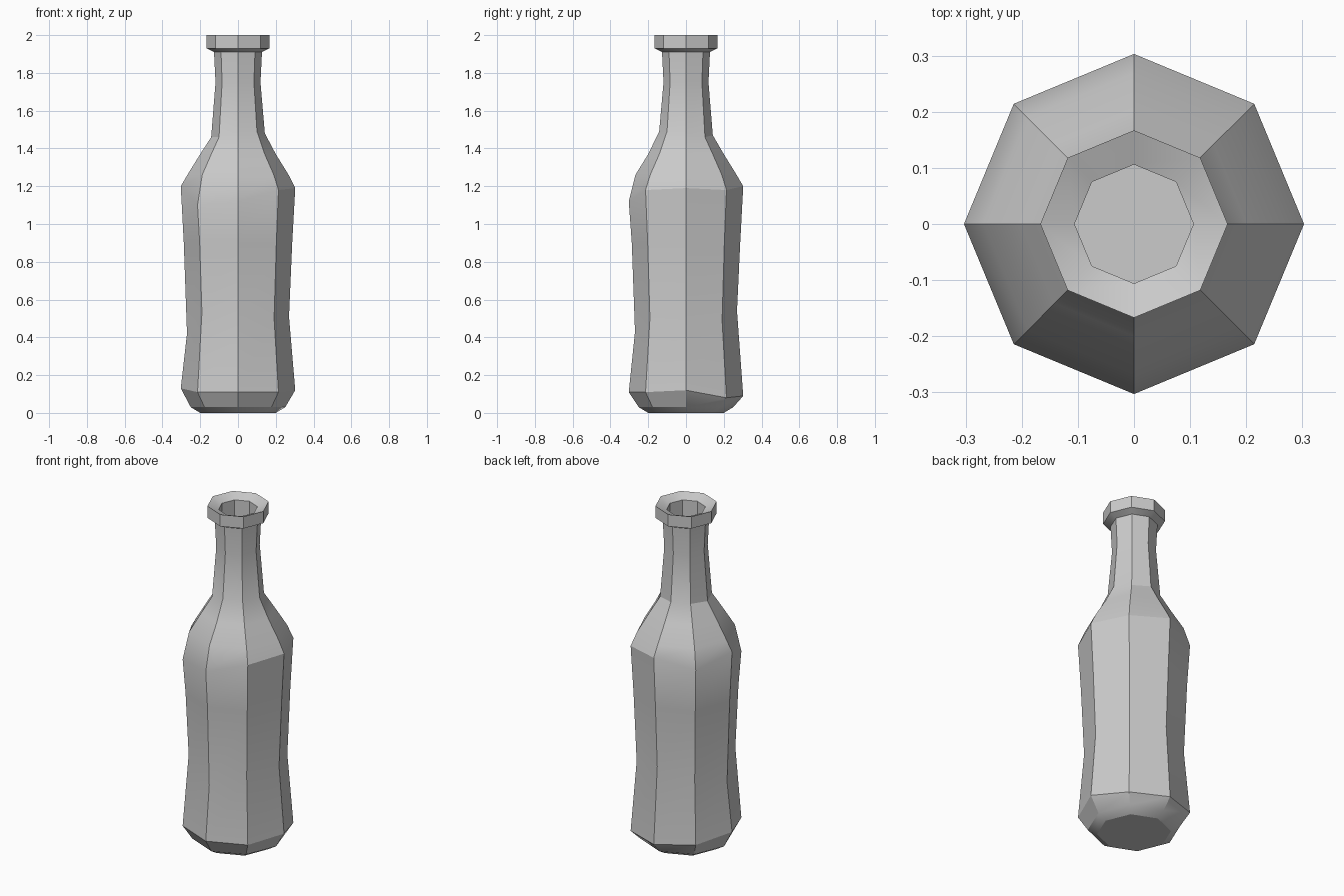
import bpy, bmesh
from math import cos, sin, pi, radians

if "Cube" in bpy.data.objects:
    bpy.data.objects.remove(bpy.data.objects["Cube"])

SIDES = 8
# Uneven ring heights, counter-clockwise from +x
base_z = [.12, .08, .09, .11, .13, .11, .11, .11]
waist_z = [.51, .49, .54, .48, .42, .53, .43, .50]
shoulder_z = [1.19, 1.18, 1.20, 1.15, 1.20, 1.10, 1.12, 1.18]
neck_z = [1.48, 1.46, 1.47, 1.47, 1.46, 1.46, 1.49, 1.49]

# Profile from the base up the outside, over the lip and down the mouth
profile = [
    (.20, 0), (.25, .03), (.303, base_z), (.27, waist_z),
    (.287, .90), (.303, shoulder_z), (.268, 1.26), (.20, 1.37),
    (.142, neck_z), (.119, 1.75), (.127, 1.91),
    (.167, 1.93), (.167, 2.0), (.106, 1.975), (.106, 1.60),
]


def ring(bm, radius, height):
    verts = []
    for i in range(SIDES):
        a = 2 * pi * i / SIDES
        z = height[i] if isinstance(height, list) else height
        verts.append(bm.verts.new((radius * cos(a), radius * sin(a), z)))
    return verts


# Bottle body, lathed with eight sides
bm = bmesh.new()
rings = [ring(bm, r, z) for r, z in profile]
for low, high in zip(rings, rings[1:]):
    for i in range(SIDES):
        j = (i + 1) % SIDES
        bm.faces.new((low[i], low[j], high[j], high[i]))

# Underside and floor of the mouth
bm.faces.new(rings[0][::-1])
bm.faces.new(rings[-1])

mesh = bpy.data.meshes.new("bottle")
bm.to_mesh(mesh)
bm.free()
bottle = bpy.data.objects.new("bottle", mesh)
bpy.context.collection.objects.link(bottle)
bpy.context.view_layer.objects.active = bottle
bottle.select_set(True)
bpy.ops.object.shade_smooth_by_angle(angle=radians(25))
